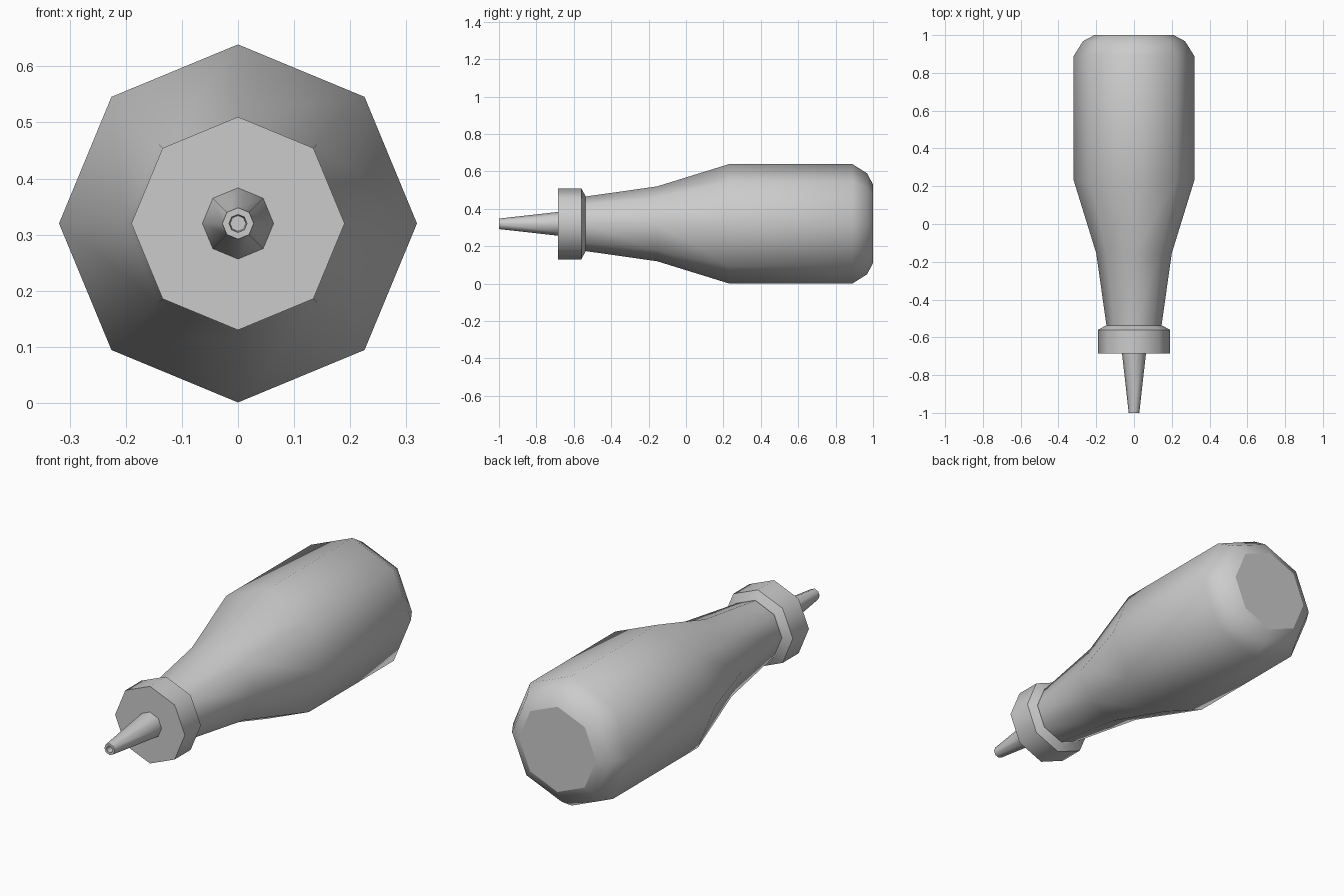
import bpy, bmesh, math

if "Cube" in bpy.data.objects:
    bpy.data.objects.remove(bpy.data.objects["Cube"])

SIDES = 8
AXIS_Z = 0.32


def lathe(name, profile, sharp):
    """Spin (y, radius) points around the bottle's long axis; close both ends.
    sharp holds the indices of rings that keep a hard edge."""
    bm = bmesh.new()
    rings = []
    for y, r in profile:
        rings.append([bm.verts.new((r * math.cos(math.tau * i / SIDES), y,
                                    r * math.sin(math.tau * i / SIDES)))
                      for i in range(SIDES)])
    for a, b in zip(rings, rings[1:]):
        for i in range(SIDES):
            j = (i + 1) % SIDES
            bm.faces.new((a[i], a[j], b[j], b[i])).smooth = True
    bm.faces.new(rings[0])
    bm.faces.new(rings[-1])
    for k in sharp:
        for i in range(SIDES):
            edge = bm.edges.get((rings[k][i], rings[k][(i + 1) % SIDES]))
            edge.smooth = False
    bmesh.ops.recalc_face_normals(bm, faces=bm.faces)
    mesh = bpy.data.meshes.new(name)
    bm.to_mesh(mesh)
    bm.free()
    obj = bpy.data.objects.new(name, mesh)
    obj.location.z = AXIS_Z
    bpy.context.collection.objects.link(obj)
    return obj


# Bottle body: bevelled base, straight barrel, tapering shoulder and neck
lathe("bottle_body",
      [(1.0, 0.21), (0.968, 0.27), (0.89, 0.319), (0.23, 0.319),
       (-0.155, 0.2), (-0.55, 0.144)],
      sharp=[0, 5])

# Screw cap with a bevelled rear edge
lathe("cap",
      [(-0.538, 0.15), (-0.56, 0.19), (-0.685, 0.19)],
      sharp=[0, 1, 2])

# Tapered nozzle with a small recessed opening
lathe("nozzle",
      [(-0.68, 0.064), (-1.0, 0.028), (-1.0, 0.016), (-0.97, 0.014)],
      sharp=[0, 1, 2, 3])
